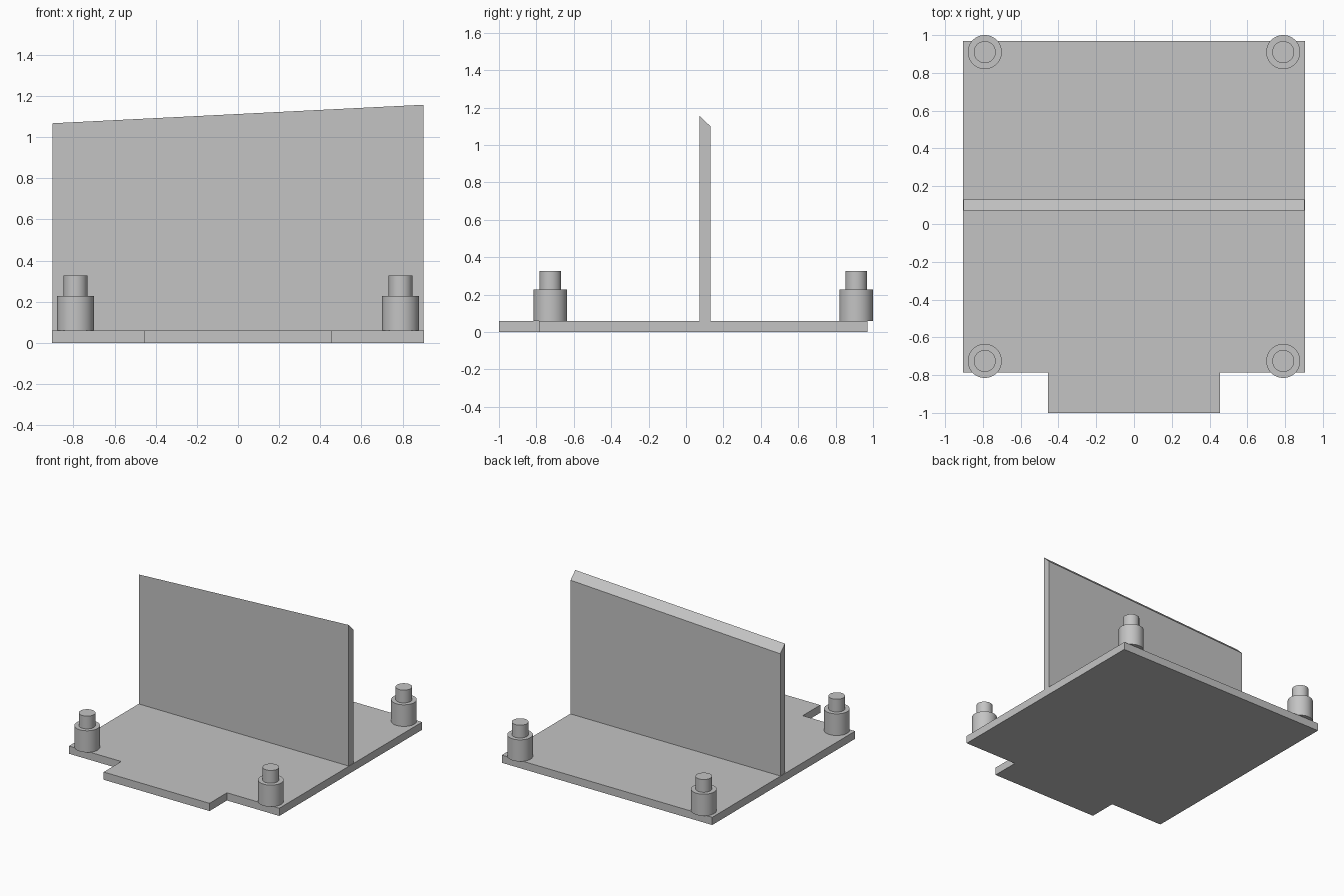
import bpy, bmesh

if "Cube" in bpy.data.objects:
    bpy.data.objects.remove(bpy.data.objects["Cube"])

grey = bpy.data.materials.new("light grey")
grey.diffuse_color = (0.55, 0.55, 0.55, 1)
grey.use_nodes = True
grey.node_tree.nodes["Principled BSDF"].inputs["Base Color"].default_value = grey.diffuse_color


def finish(name, bm):
    bmesh.ops.recalc_face_normals(bm, faces=bm.faces)
    mesh = bpy.data.meshes.new(name)
    bm.to_mesh(mesh)
    bm.free()
    mesh.materials.append(grey)
    obj = bpy.data.objects.new(name, mesh)
    bpy.context.collection.objects.link(obj)
    return obj


def extruded(name, outline, offset):
    """Closed outline of 3D points pushed along offset."""
    bm = bmesh.new()
    face = bm.faces.new([bm.verts.new(p) for p in outline])
    ext = bmesh.ops.extrude_face_region(bm, geom=[face])
    verts = [v for v in ext["geom"] if isinstance(v, bmesh.types.BMVert)]
    bmesh.ops.translate(bm, verts=verts, vec=offset)
    return finish(name, bm)


def lathe(name, profile, x, y, sides=48):
    """Stepped round post from (radius, z) rings, capped at both ends."""
    bpy.ops.mesh.primitive_circle_add(vertices=sides, radius=1)
    circle = bpy.context.object
    ring = [v.co.copy() for v in circle.data.vertices]
    bpy.data.objects.remove(circle)
    bm = bmesh.new()
    rings = [[bm.verts.new((x + c.x * r, y + c.y * r, z)) for c in ring]
             for r, z in profile]
    for a, b in zip(rings, rings[1:]):
        for i in range(sides):
            j = (i + 1) % sides
            bm.faces.new((a[i], a[j], b[j], b[i]))
    bm.faces.new(rings[0])
    bm.faces.new(rings[-1])
    obj = finish(name, bm)
    bpy.ops.object.select_all(action='DESELECT')
    obj.select_set(True)
    bpy.context.view_layer.objects.active = obj
    bpy.ops.object.shade_smooth_by_angle()


# Base plate with front tab
T = 0.06
half = [(0.455, -1), (0.455, -0.785), (0.905, -0.785), (0.905, 0.97)]
outline = half + [(-x, y) for x, y in reversed(half)]
extruded("base_plate", [(x, y, 0) for x, y in outline], (0, 0, T))

# Upright wall: bevelled top edge, rising towards +x
wall = extruded("upright_wall",
                [(-0.902, 0.072, T), (-0.902, 0.130, T),
                 (-0.902, 0.130, 1.010), (-0.902, 0.072, 1.067)],
                (1.804, 0, 0))
for v in wall.data.vertices:
    if v.co.x > 0 and v.co.z > 0.5:
        v.co.z += 0.09

# Stepped corner posts
post = [(0.09, T), (0.09, 0.228), (0.058, 0.228), (0.058, 0.327)]
for sx, side in ((-1, "left"), (1, "right")):
    for y, end in ((-0.725, "front"), (0.91, "back")):
        lathe(f"corner_post_{end}_{side}", post, sx * 0.79, y)
